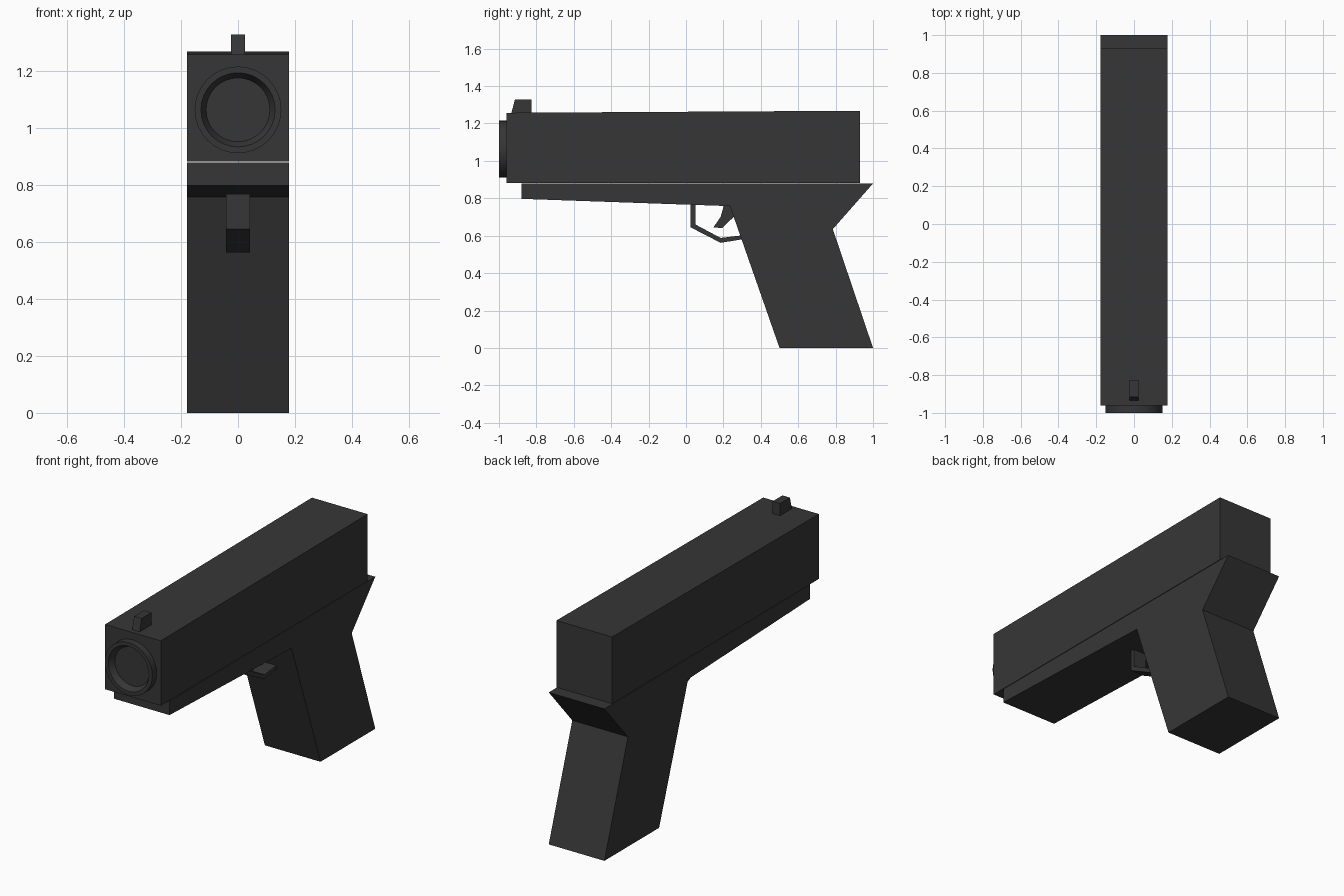
import bpy, bmesh, math

if "Cube" in bpy.data.objects:
    bpy.data.objects.remove(bpy.data.objects["Cube"])

dark = bpy.data.materials.new("charcoal")
dark.diffuse_color = (0.037, 0.037, 0.037, 1)
dark.use_nodes = True
dark.node_tree.nodes["Principled BSDF"].inputs["Base Color"].default_value = dark.diffuse_color


def finish(name, bm):
    bmesh.ops.recalc_face_normals(bm, faces=bm.faces)
    mesh = bpy.data.meshes.new(name)
    bm.to_mesh(mesh)
    bm.free()
    mesh.materials.append(dark)
    obj = bpy.data.objects.new(name, mesh)
    bpy.context.collection.objects.link(obj)
    return obj


def extrude(name, profile, half_width):
    """Side profile of (y, z) points, extruded symmetrically along x."""
    bm = bmesh.new()
    face = bm.faces.new([bm.verts.new((-half_width, y, z)) for y, z in profile])
    ext = bmesh.ops.extrude_face_region(bm, geom=[face])
    moved = [v for v in ext["geom"] if isinstance(v, bmesh.types.BMVert)]
    bmesh.ops.translate(bm, verts=moved, vec=(2 * half_width, 0, 0))
    return finish(name, bm)


# Upper slide, top rising slightly to the back
extrude("slide", [(-0.96, 0.882), (0.93, 0.882), (0.93, 1.268), (-0.96, 1.257)], 0.178)

# Lower frame with raked grip
extrude("frame_and_grip", [(-0.88, 0.879), (-0.88, 0.797), (0.235, 0.758), (0.5, 0),
                           (1.0, 0), (0.785, 0.635), (1.0, 0.879)], 0.178)

# Front sight
extrude("front_sight", [(-0.935, 1.25), (-0.825, 1.25), (-0.825, 1.328), (-0.915, 1.328)], 0.024)

# Trigger guard band
extrude("trigger_guard", [(0.024, 0.775), (0.024, 0.645), (0.185, 0.562), (0.31, 0.582),
                          (0.31, 0.603), (0.185, 0.588), (0.05, 0.66), (0.05, 0.775)], 0.042)

# Trigger
extrude("trigger", [(0.205, 0.77), (0.185, 0.7), (0.147, 0.645), (0.192, 0.64),
                    (0.265, 0.71), (0.26, 0.77)], 0.025)

# Muzzle: lathed ring with a shallow tapered recess
bm = bmesh.new()
sides, loops = 32, []
for r, y in [(0.152, -0.95), (0.152, -1.0), (0.13, -1.0), (0.112, -0.965)]:
    angles = [2 * math.pi * i / sides for i in range(sides)]
    loops.append([bm.verts.new((r * math.cos(a), y, 1.063 + r * math.sin(a))) for a in angles])
for a, b in zip(loops, loops[1:]):
    for i in range(sides):
        j = (i + 1) % sides
        bm.faces.new((a[i], a[j], b[j], b[i]))
bm.faces.new(loops[0])
bm.faces.new(loops[-1])
muzzle = finish("muzzle", bm)
bpy.context.view_layer.objects.active = muzzle
muzzle.select_set(True)
bpy.ops.object.shade_smooth_by_angle(angle=math.radians(30))
